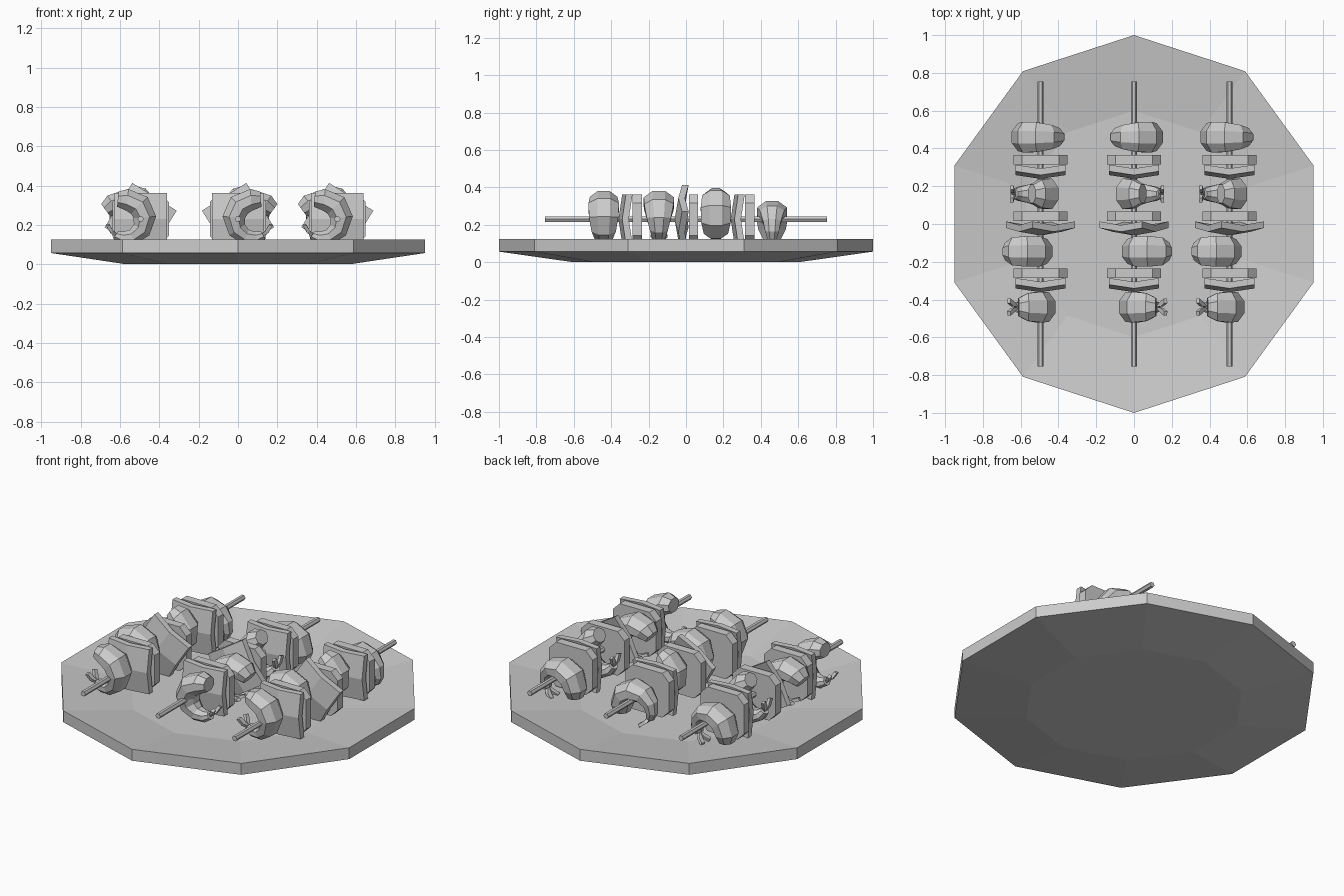
import bpy, bmesh, math
from mathutils import Vector

if "Cube" in bpy.data.objects:
    bpy.data.objects.remove(bpy.data.objects["Cube"])

Z = 0.23  # skewer height


def finish(name, bm, loc=(0, 0, 0)):
    bmesh.ops.recalc_face_normals(bm, faces=bm.faces)
    me = bpy.data.meshes.new(name)
    bm.to_mesh(me)
    bm.free()
    ob = bpy.data.objects.new(name, me)
    ob.location = loc
    bpy.context.collection.objects.link(ob)
    return ob


def loft(bm, rings):
    """Skin a list of point rings and cap both ends."""
    vs = [[bm.verts.new(p) for p in r] for r in rings]
    n = len(vs[0])
    for a, b in zip(vs, vs[1:]):
        for i in range(n):
            bm.faces.new((a[i], a[(i + 1) % n], b[(i + 1) % n], b[i]))
    bm.faces.new(vs[0])
    bm.faces.new(vs[-1])


def circle(r, z, n=10):
    return [(r * math.sin(math.tau * i / n), r * math.cos(math.tau * i / n), z)
            for i in range(n)]


# Ten-sided plate with a sunken floor
bm = bmesh.new()
loft(bm, [circle(0.6, 0.07), circle(1, 0.125), circle(1, 0.057), circle(0.6, 0)])
finish("plate", bm)


def stick(name, x):
    bm = bmesh.new()
    loft(bm, [[(0.016 * math.cos(math.tau * i / 6), y, 0.016 * math.sin(math.tau * i / 6))
               for i in range(6)] for y in (-0.755, 0.755)])
    finish(name, bm, (x, 0, Z))


# Onion chunk: slab with cut corners
def onion(name, x, y):
    w, h, c = 0.143, 0.132, 0.045
    prof = [(w, h - c), (w - c, h), (c - w, h), (-w, h - c),
            (-w, c - h), (c - w, -h), (w - c, -h), (w, c - h)]
    bm = bmesh.new()
    loft(bm, [[(px, dy, pz) for px, pz in prof] for dy in (-0.025, 0.025)])
    finish(name, bm, (x, y, Z))


# Pepper piece: square slab with its middle pushed forward
def pepper(name, x, y, turn):
    bm = bmesh.new()
    bmesh.ops.create_grid(bm, x_segments=2, y_segments=2, size=0.133)
    for v in bm.verts:
        px, pz = v.co.x, v.co.y
        r = (abs(px) + abs(pz)) / 0.266
        v.co = Vector((px, -0.03 + 0.04 * r, pz))
    res = bmesh.ops.extrude_face_region(bm, geom=bm.faces[:])
    for v in res["geom"]:
        if isinstance(v, bmesh.types.BMVert):
            v.co.y += 0.035
    ob = finish(name, bm, (x, y, Z))
    ob.rotation_euler.y = math.radians(turn)


# Curled prawn: tapering octagonal arc, straight neck, two-bladed tail
def prawn(name, x, y, head, cx, cz, flip):
    sections = [(0, 0.06, 0.08), (40, 0.065, 0.088), (80, 0.062, 0.085),
                (120, 0.052, 0.07), (155, 0.042, 0.052),
                (185, 0.034, 0.04), (208, 0.024, 0.028)]
    R = 0.097

    def place(deg, rad, dy, ahead=0.0):
        a = math.radians(head - deg)
        return (flip * (cx + rad * math.cos(a) - ahead * math.sin(a)), dy,
                cz + rad * math.sin(a) + ahead * math.cos(a))

    def ring(deg, rr, ry, ahead=0.0):
        return [place(deg, R + rr * math.cos(math.tau * (i + .5) / 8),
                      ry * math.sin(math.tau * (i + .5) / 8), ahead) for i in range(8)]

    bm = bmesh.new()
    loft(bm, [ring(0, 0.042, 0.052, 0.05)] + [ring(*s) for s in sections])
    for s in (-1, 1):
        blade = [(200, 0.0), (222, 0.03), (245, 0.045), (249, 0.022), (225, 0.004)]
        loft(bm, [[place(d, rad, s * dy) for d, dy in blade] for rad in (0.088, 0.106)])
    finish(name, bm, (x, y, Z))


# Prawn rows: y, head angle, curl centre offset
rows = [(0.46, 180, 0.0, -0.055), (0.16, 58, -0.055, 0.025),
        (-0.145, 126, -0.08, -0.005), (-0.44, 85, -0.075, 0.0)]

for k, (x, flip) in enumerate([(-0.495, 1), (0, -1), (0.505, 1)], 1):
    stick(f"skewer_{k}", x)
    for i, (y, head, cx, cz) in enumerate(rows, 1):
        prawn(f"prawn_{k}_{i}", x, y, head, cx, cz, flip)
    for i, (y, turn) in enumerate([(0.34, 0), (0.04, 32), (-0.26, 0)], 1):
        onion(f"onion_{k}_{i}", x, y)
        pepper(f"pepper_{k}_{i}", x, y - 0.071, turn * flip)
